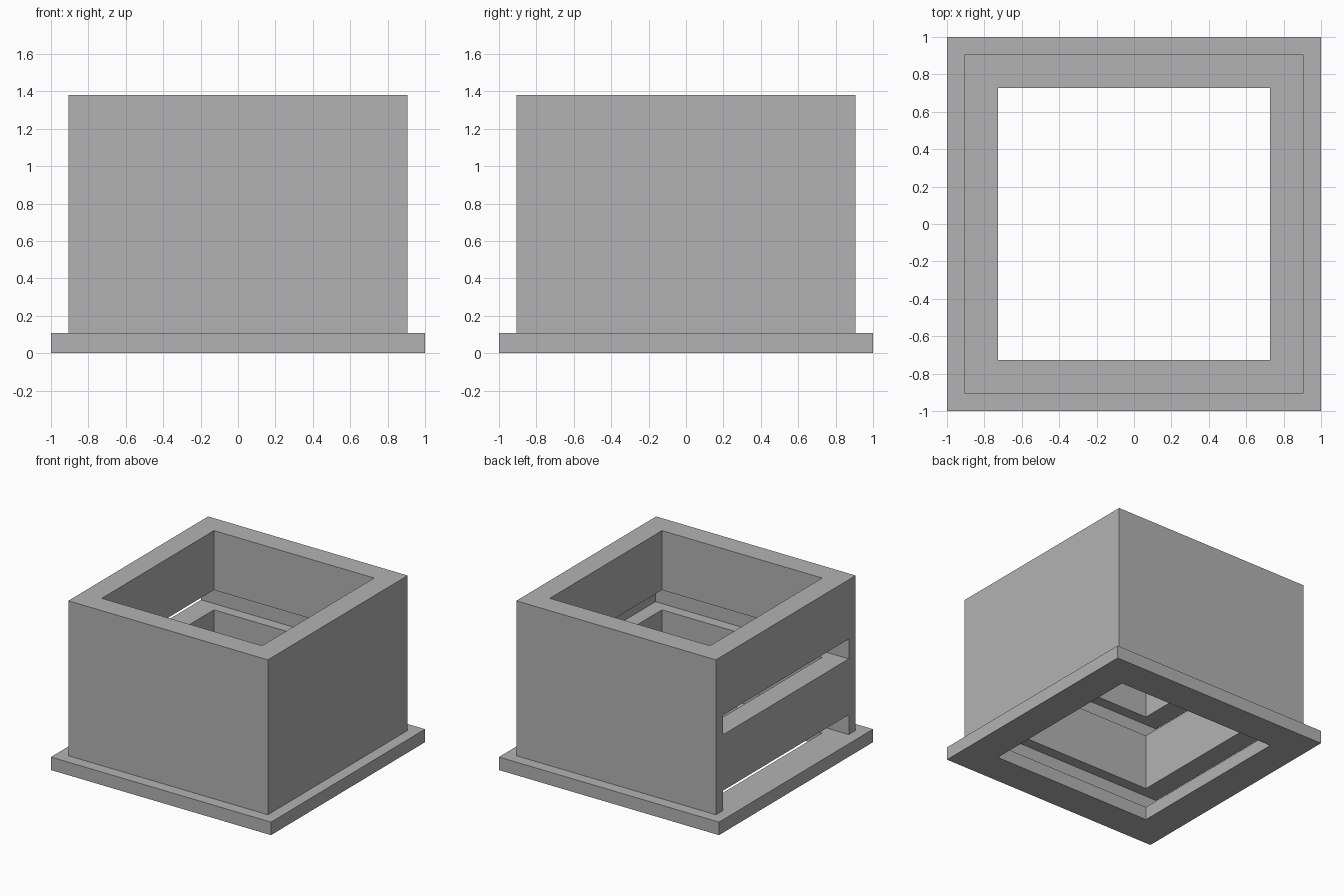
import bpy

cube = bpy.data.objects.get("Cube")
if cube:
    bpy.data.objects.remove(cube, do_unlink=True)

grey = bpy.data.materials.new("plain_grey")
grey.use_nodes = True
grey.diffuse_color = (0.45, 0.45, 0.45, 1)
grey.node_tree.nodes["Principled BSDF"].inputs["Base Color"].default_value = grey.diffuse_color

PLATE_TOP, HEIGHT = 0.107, 1.38
OUTER, SLOT, INNER = 0.907, 0.818, 0.728
SLOT_HEIGHT, SLOT_BACK = 0.163, 0.85


def box(name, x, y, z):
    """Axis-aligned box from (low, high) ranges."""
    bpy.ops.mesh.primitive_cube_add(size=1, location=[sum(r) / 2 for r in (x, y, z)])
    ob = bpy.context.object
    ob.name = name
    ob.scale = [r[1] - r[0] for r in (x, y, z)]
    bpy.ops.object.transform_apply(location=True, rotation=False, scale=True)
    ob.data.materials.append(grey)
    return ob


def square(name, half, low, high):
    return box(name, (-half, half), (-half, half), (low, high))


def cut(ob, cutter):
    """Subtract the cutter and discard it."""
    mod = ob.modifiers.new("cut", 'BOOLEAN')
    mod.operation, mod.solver, mod.object = 'DIFFERENCE', 'EXACT', cutter
    bpy.context.view_layer.objects.active = ob
    bpy.ops.object.modifier_apply(modifier=mod.name)
    bpy.data.objects.remove(cutter, do_unlink=True)


# Base flange and housing, both open through the middle
base = square("base_flange", 1, 0, PLATE_TOP)
housing = square("housing", OUTER, PLATE_TOP, HEIGHT)
for part in (base, housing):
    cut(part, square("shaft_cutter", INNER, -1, 2))

# Tray slots: open on one side, grooved into the other three walls
for low, high in ((0, PLATE_TOP + SLOT_HEIGHT), (0.729, 0.729 + SLOT_HEIGHT)):
    cut(housing, box("slot_cutter", (-2, SLOT_BACK), (-SLOT, SLOT), (low, high)))
